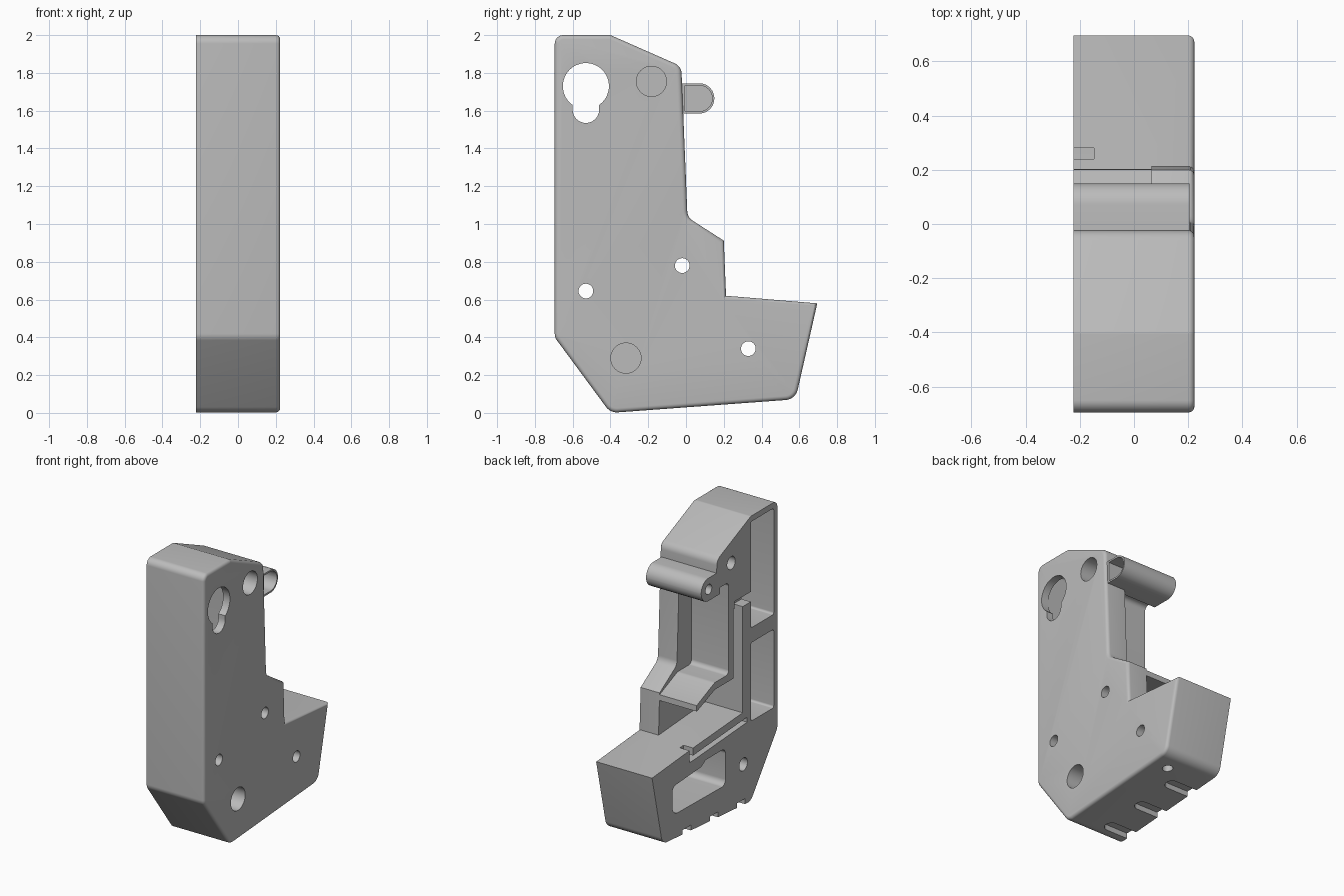
import bpy, bmesh, math
from mathutils import Vector

cube = bpy.data.objects.get("Cube")
if cube:
    bpy.data.objects.remove(cube, do_unlink=True)

grey = bpy.data.materials.new("plain grey")
grey.use_nodes = True
grey.diffuse_color = (0.5, 0.5, 0.5, 1)
grey.node_tree.nodes["Principled BSDF"].inputs["Base Color"].default_value = (0.5, 0.5, 0.5, 1)

OPEN, OUTER, BACK = -0.223, 0.223, -0.3
STEP = 0.065     # depth of the rear notch and wire chamber
FLOOR = 0.17     # inner side of the outer wall


def rounded(pts, seg=6):
    """Replace corners given as (u, v, radius) by arcs."""
    out = []
    for i, p in enumerate(pts):
        c = Vector(p[:2])
        r = p[2] if len(p) > 2 else 0
        if r == 0:
            out.append(c)
            continue
        a = (Vector(pts[i - 1][:2]) - c).normalized()
        b = (Vector(pts[(i + 1) % len(pts)][:2]) - c).normalized()
        half = a.angle(b) / 2
        mid = c + (a + b).normalized() * (r / math.sin(half))
        t = r / math.tan(half)
        s, e = c + a * t - mid, c + b * t - mid
        out += [mid + s.lerp(e, k / seg).normalized() * r for k in range(seg + 1)]
    return out


def circle(u, v, r, n=32):
    return [(u + r * math.cos(math.tau * k / n), v + r * math.sin(math.tau * k / n))
            for k in range(n)]


def rect(u0, u1, v0, v1, r=0):
    return [(u0, v0, r), (u1, v0, r), (u1, v1, r), (u0, v1, r)]


def prism(name, pts, lo, hi, axis="x", bevel=0):
    """Extrude a rounded outline along x (outline in y, z) or z (outline in x, y)."""
    bm = bmesh.new()
    place = (lambda p: (lo, p[0], p[1])) if axis == "x" else (lambda p: (p[0], p[1], lo))
    face = bm.faces.new([bm.verts.new(place(p)) for p in rounded(pts)])
    top = bmesh.ops.extrude_face_region(bm, geom=[face])["geom"]
    move = Vector((hi - lo, 0, 0)) if axis == "x" else Vector((0, 0, hi - lo))
    verts = [g for g in top if isinstance(g, bmesh.types.BMVert)]
    bmesh.ops.translate(bm, verts=verts, vec=move)
    bmesh.ops.recalc_face_normals(bm, faces=bm.faces[:])
    if bevel:
        edges = [g for g in top if isinstance(g, bmesh.types.BMEdge)]
        bmesh.ops.bevel(bm, geom=edges, offset=bevel, segments=4, profile=0.5,
                        affect="EDGES", clamp_overlap=True)
    me = bpy.data.meshes.new(name)
    bm.to_mesh(me)
    bm.free()
    me.materials.append(grey)
    ob = bpy.data.objects.new(name, me)
    bpy.context.collection.objects.link(ob)
    return ob


def combine(target, tool, operation="DIFFERENCE"):
    mod = target.modifiers.new(tool.name, "BOOLEAN")
    mod.object, mod.operation, mod.solver = tool, operation, "EXACT"
    bpy.context.view_layer.objects.active = target
    bpy.ops.object.modifier_apply(modifier=mod.name)
    bpy.data.objects.remove(tool, do_unlink=True)


def cut(pts, lo, hi, axis="x"):
    combine(housing, prism("cutter", pts, lo, hi, axis))


# Housing outline with a softened outer edge
housing = prism("housing", [
    (-0.695, 2, 0.045), (-0.4, 2, 0.03), (-0.025, 1.835, 0.06), (0.008, 1.035, 0.06),
    (0.2, 0.912), (0.212, 0.62), (0.695, 0.58), (0.58, 0.072, 0.07),
    (-0.4, 0, 0.07), (-0.695, 0.4, 0.06)], OPEN, OUTER, bevel=0.022)

# Rear notch with a sloping floor
cut([(-0.155, 0.985, 0.03), (0, 0.985, 0.05), (0.2, 0.9), (0.4, 0.9), (0.4, 1.63),
     (-0.155, 1.63, 0.03)], BACK, STEP)

# Wire chamber below the lip and channel up behind it
cut([(-0.31, 0.655), (0.212, 0.62), (0.3, 0.625), (0.3, 0.86), (0.19, 0.86), (0, 0.935),
     (-0.21, 0.935), (-0.21, 1.42), (-0.31, 1.42)], BACK, STEP)
cut(rect(-0.42, -0.22, 1.4, 1.47), BACK, -0.15)

# Two front compartments and the lower pocket
cut(rect(-0.655, -0.4, 1.215, 1.96, 0.015), BACK, FLOOR)
cut(rect(-0.655, -0.4, 0.56, 1.11, 0.015), BACK, FLOOR)
cut([(-0.12, 0.22, 0.04), (0.47, 0.23, 0.06), (0.47, 0.43, 0.04), (0.15, 0.45, 0.03),
     (0.1, 0.48, 0.03), (-0.12, 0.48, 0.04)], BACK, FLOOR)

# Shallow wire groove in the lower block
cut([(-0.36, 0.57), (0.24, 0.53), (0.28, 0.53), (0.28, 0.7), (0.24, 0.7),
     (0.24, 0.565), (-0.36, 0.605)], BACK, -0.148)

# Keyhole and small through holes in the outer wall
cut(circle(-0.53, 1.73, 0.122, 48), 0.1, 0.3)
cut(rect(-0.6, -0.46, 1.535, 1.7, 0.069), 0.1, 0.3)
for y, z in [(-0.53, 0.645), (-0.02, 0.78), (0.33, 0.34)]:
    cut(circle(y, z, 0.039), 0, 0.3)

# Blind fixing holes from both sides
for y, z in [(-0.183, 1.755), (-0.318, 0.29)]:
    cut(circle(y, z, 0.08), 0.08, 0.3)
    cut(circle(y, z, 0.045), BACK, -0.02)

# Slots and drain hole in the underside
for y in (-0.29, 0.01, 0.31):
    base = 0.0714 * (y + 0.4)
    cut(rect(BACK, -0.01, y - 0.045, y + 0.045, 0.044), -0.1, base + 0.035, "z")
cut(circle(0.09, 0.44, 0.034), -0.1, 0.3, "z")

# Rear boss with a pin hole and a hollow outer end
boss = prism("boss", [(-0.06, 1.585), (0.15, 1.585, 0.078), (0.15, 1.745, 0.078),
                      (-0.06, 1.745)], OPEN, 0.205)
combine(housing, boss, "UNION")
cut([(-0.005, 1.597), (0.139, 1.597, 0.067), (0.139, 1.733, 0.067), (-0.005, 1.733)], 0.06, 0.3)
cut(circle(0.067, 1.665, 0.035), BACK, -0.05)

# Smooth the curves and keep the edges sharp
bpy.ops.object.select_all(action="DESELECT")
housing.select_set(True)
bpy.context.view_layer.objects.active = housing
bpy.ops.object.shade_smooth_by_angle(angle=math.radians(30))
